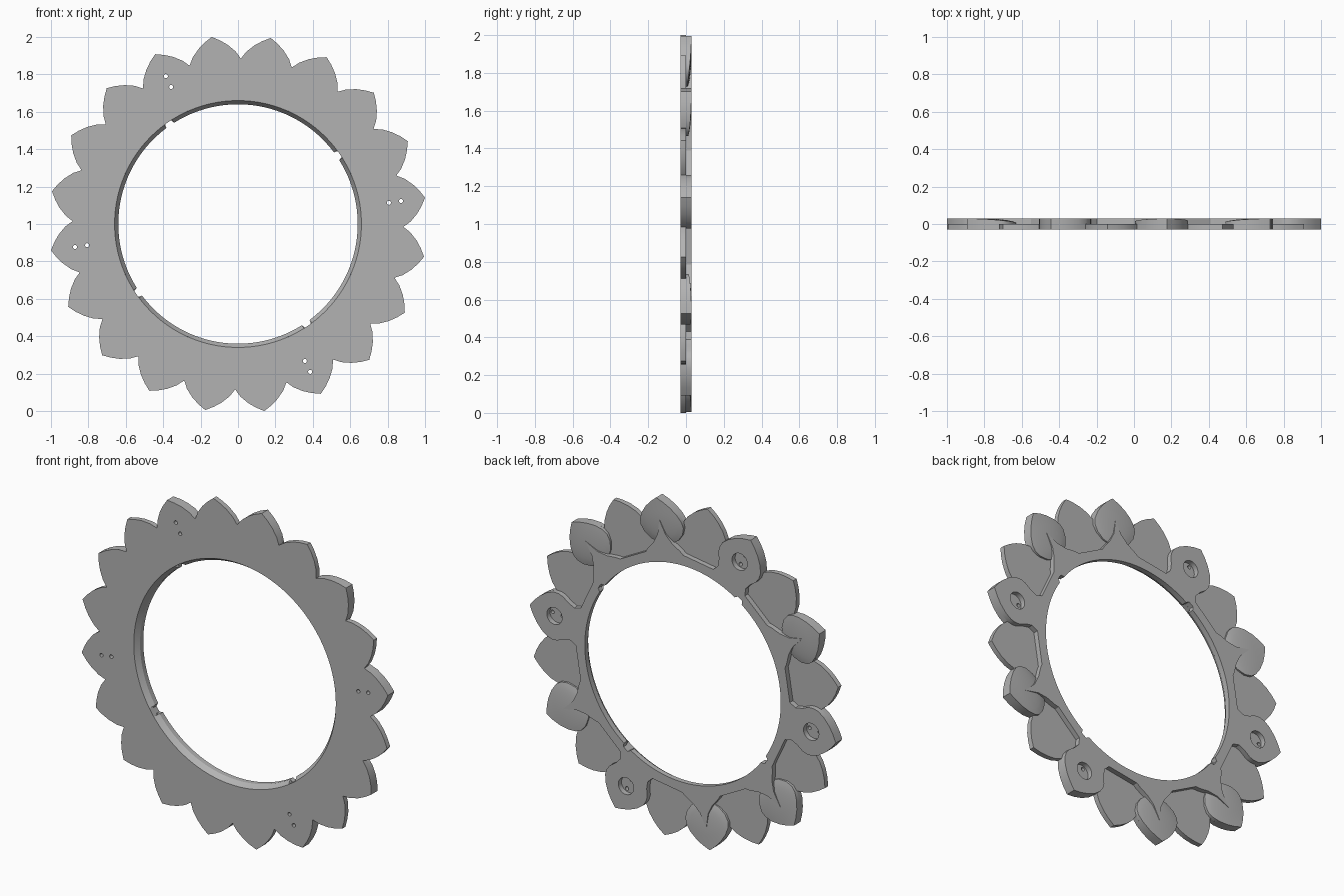
import bpy, bmesh
from math import radians, cos, sin, sqrt, degrees
from mathutils import Matrix

cube = bpy.data.objects.get("Cube")
if cube:
    bpy.data.objects.remove(cube)

grey = bpy.data.materials.new("plain grey")
grey.use_nodes = True
grey.diffuse_color = (0.45, 0.45, 0.45, 1)
grey.node_tree.nodes["Principled BSDF"].inputs["Base Color"].default_value = (0.45, 0.45, 0.45, 1)

# Flat drawing plane to upright model, with the ring centre at z = 1
UPRIGHT = Matrix.Translation((0, 0, 1)) @ Matrix.Rotation(radians(90), 4, 'X')
HALF = 0.03
HOLE_ANGLES = (8, 116, 188, 296)
NOTCH_ANGLES = (34.5, 124.5, 214.5, 304.5)
NOTCH = 2.2

# Half outlines in petal space: (distance from ring centre, sideways offset)
TIP = [(0.874, 0.138), (0.915, 0.116), (0.955, 0.08), (0.985, 0.042), (1.01, 0)]
WEDGE = [(0.69, 0.125), (0.71, 0.108), (0.75, 0.062), (0.80, 0.026), (0.885, 0)]
NECK = [(0.69, 0.115), (0.73, 0.10), (0.77, 0.113), (0.81, 0.136), (0.84, 0.142)]
BULB = [(0.735, 0), (0.742, 0.045), (0.763, 0.09), (0.80, 0.126), (0.84, 0.142)]


def mirrored(half):
    """Full outline from a half that ends on the petal's middle line."""
    return [(u, -v) for u, v in half] + [(u, v) for u, v in reversed(half[:-1])]


def turned(points, angle):
    c, s = cos(radians(angle)), sin(radians(angle))
    return [(u * c - v * s, u * s + v * c) for u, v in points]


def circle(radius, count, cx=0):
    return [(cx + radius * cos(radians(360 * i / count)),
             radius * sin(radians(360 * i / count))) for i in range(count)]


def in_notch(angle):
    return any(abs((angle - n + 180) % 360 - 180) < NOTCH for n in NOTCH_ANGLES)


def finish(name, bm):
    bmesh.ops.remove_doubles(bm, verts=bm.verts, dist=0.0001)
    bmesh.ops.recalc_face_normals(bm, faces=bm.faces)
    mesh = bpy.data.meshes.new(name)
    bm.to_mesh(mesh)
    bm.free()
    mesh.materials.clear()
    mesh.materials.append(grey)
    obj = bpy.data.objects.new(name, mesh)
    bpy.context.collection.objects.link(obj)
    bpy.ops.object.select_all(action='DESELECT')
    obj.select_set(True)
    bpy.context.view_layer.objects.active = obj
    bpy.ops.object.shade_smooth_by_angle(angle=radians(30))
    return obj


def slab(name, loops, y_front, y_back):
    """Extruded sheet; inner loops become holes."""
    curve = bpy.data.curves.new(name, 'CURVE')
    curve.dimensions = '2D'
    curve.fill_mode = 'BOTH'
    curve.extrude = (y_back - y_front) / 2
    for loop in loops:
        spline = curve.splines.new('POLY')
        spline.points.add(len(loop) - 1)
        for point, (x, y) in zip(spline.points, loop):
            point.co = (x, y, 0, 1)
        spline.use_cyclic_u = True
    helper = bpy.data.objects.new(name + " outline", curve)
    bpy.context.collection.objects.link(helper)
    graph = bpy.context.evaluated_depsgraph_get()
    mesh = bpy.data.meshes.new_from_object(helper.evaluated_get(graph))
    bm = bmesh.new()
    bm.from_mesh(mesh)
    bm.transform(Matrix.Translation((0, (y_front + y_back) / 2, 0)) @ UPRIGHT)
    bpy.data.objects.remove(helper)
    bpy.data.meshes.remove(mesh)
    return finish(name, bm)


# Front plate: twenty petals, round opening, four pairs of pin holes
outline = []
for k in range(20):
    outline += turned(mirrored(TIP)[:-1], 8 + 18 * k)
loops = [outline, circle(0.66, 180)]
for a in HOLE_ANGLES:
    for u in (0.815, 0.88):
        loops.append(turned(circle(0.011, 16, u), a))
slab("front_plate", loops, -HALF, 0)

# Back layer: ring with tapering wedges and four full petals with round recesses
outline, loops = [], []
for k in range(10):
    a = 8 + 36 * k
    if a in HOLE_ANGLES:
        outline += turned(mirrored(NECK + TIP), a)
        loops.append(turned(circle(0.05, 32, 0.847), a))
    else:
        outline += turned(mirrored(WEDGE), a)
inner = []
for i in range(360):
    r = 0.66 if in_notch(i) else 0.64
    inner.append((r * cos(radians(i)), r * sin(radians(i))))
slab("back_ring", [outline, inner] + loops, 0, HALF)

# Sloped lip inside the opening, broken at the notches
bm = bmesh.new()
section = [(0.66, HALF), (0.66, 0), (0.64, 0)]
for n in NOTCH_ANGLES:
    previous = None
    for i in range(46):
        t = radians(n + NOTCH + (90 - 2 * NOTCH) * i / 45)
        ring = [bm.verts.new((r * cos(t), r * sin(t), z)) for r, z in section]
        if previous:
            for j in range(3):
                m = (j + 1) % 3
                bm.faces.new((previous[j], previous[m], ring[m], ring[j]))
        if i in (0, 45):
            bm.faces.new(ring)
        previous = ring
bm.transform(UPRIGHT)
finish("inner_lip", bm)


def dome_height(u, v):
    inward = max(0, (0.93 - u) / 0.2)
    return 0.029 * sqrt(max(0.01, 1 - inward ** 2 - 0.5 * (v / 0.14) ** 2))


# Domed petals: outline shrunk in steps to the middle, dropping towards the ring
half = BULB + TIP
lobe = [(u, -v) for u, v in half] + [(u, v) for u, v in reversed(half[1:-1])]
STEPS = 8
for k in range(10):
    a = 8 + 36 * k
    if a in HOLE_ANGLES:
        continue
    bm = bmesh.new()
    rows = [[bm.verts.new((u, v, 0)) for u, v in lobe]]
    for s in range(STEPS):
        f = 1 - s / STEPS
        row = []
        for u, v in lobe:
            pu, pv = 0.9 + (u - 0.9) * f, v * f
            row.append(bm.verts.new((pu, pv, -dome_height(pu, pv))))
        rows.append(row)
    for low, high in zip(rows, rows[1:]):
        for i in range(len(lobe)):
            j = (i + 1) % len(lobe)
            bm.faces.new((low[i], low[j], high[j], high[i]))
    centre = bm.verts.new((0.9, 0, -dome_height(0.9, 0)))
    for i in range(len(lobe)):
        bm.faces.new((rows[-1][i], rows[-1][(i + 1) % len(lobe)], centre))
    bm.faces.new(rows[0])
    bm.transform(UPRIGHT @ Matrix.Rotation(radians(a), 4, 'Z'))
    finish("domed_petal", bm)
